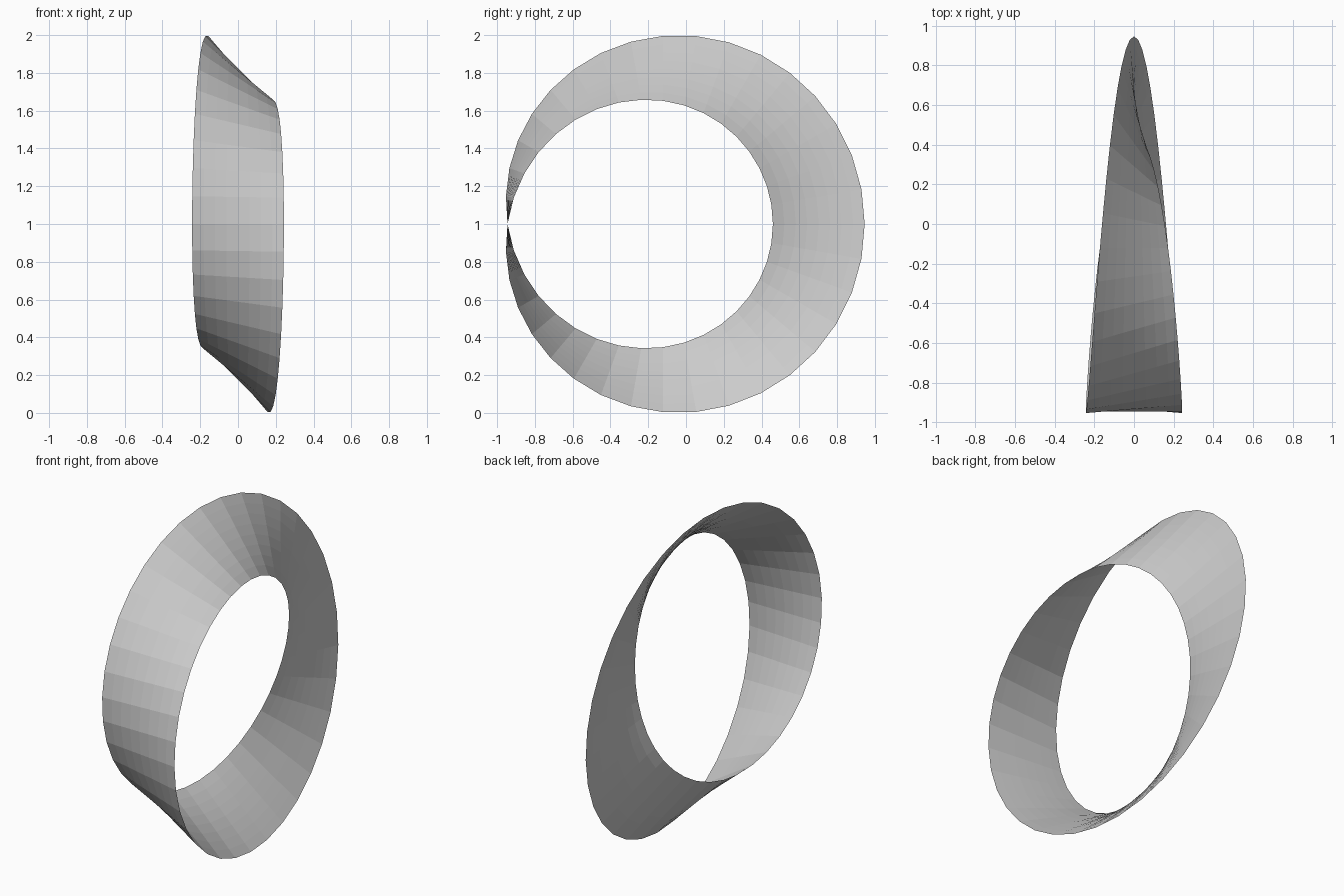
import bpy
import bmesh
from math import cos, sin, tau

old = bpy.data.objects.get("Cube")
if old:
    bpy.data.objects.remove(old, do_unlink=True)

SEGMENTS, STRIPS = 36, 8
RADIUS, HALF_WIDTH, CENTRE_Y = 0.824, 0.243, -0.121

# Plain grey surface
grey = bpy.data.materials.new("plain_grey")
grey.use_nodes = True
colour = (0.6, 0.6, 0.6, 1)
grey.diffuse_color = colour
grey.node_tree.nodes["Principled BSDF"].inputs["Base Color"].default_value = colour


def band_point(turn, across):
    """Point on a band that makes half a twist in one turn around the x axis."""
    r = RADIUS + across * cos(turn / 2)
    return (-across * sin(turn / 2), CENTRE_Y + r * cos(turn), 1 + r * sin(turn))


# Cross rows of the band, the last joined to the first one reversed
bm = bmesh.new()
rows = [[bm.verts.new(band_point(tau * i / SEGMENTS, HALF_WIDTH * (2 * j / STRIPS - 1)))
         for j in range(STRIPS + 1)] for i in range(SEGMENTS)]
rows.append(rows[0][::-1])
for a, b in zip(rows, rows[1:]):
    for j in range(STRIPS):
        bm.faces.new((a[j], a[j + 1], b[j + 1], b[j]))

mesh = bpy.data.meshes.new("twisted_band")
bm.to_mesh(mesh)
bm.free()
mesh.materials.append(grey)
band = bpy.data.objects.new("twisted_band", mesh)
bpy.context.collection.objects.link(band)
